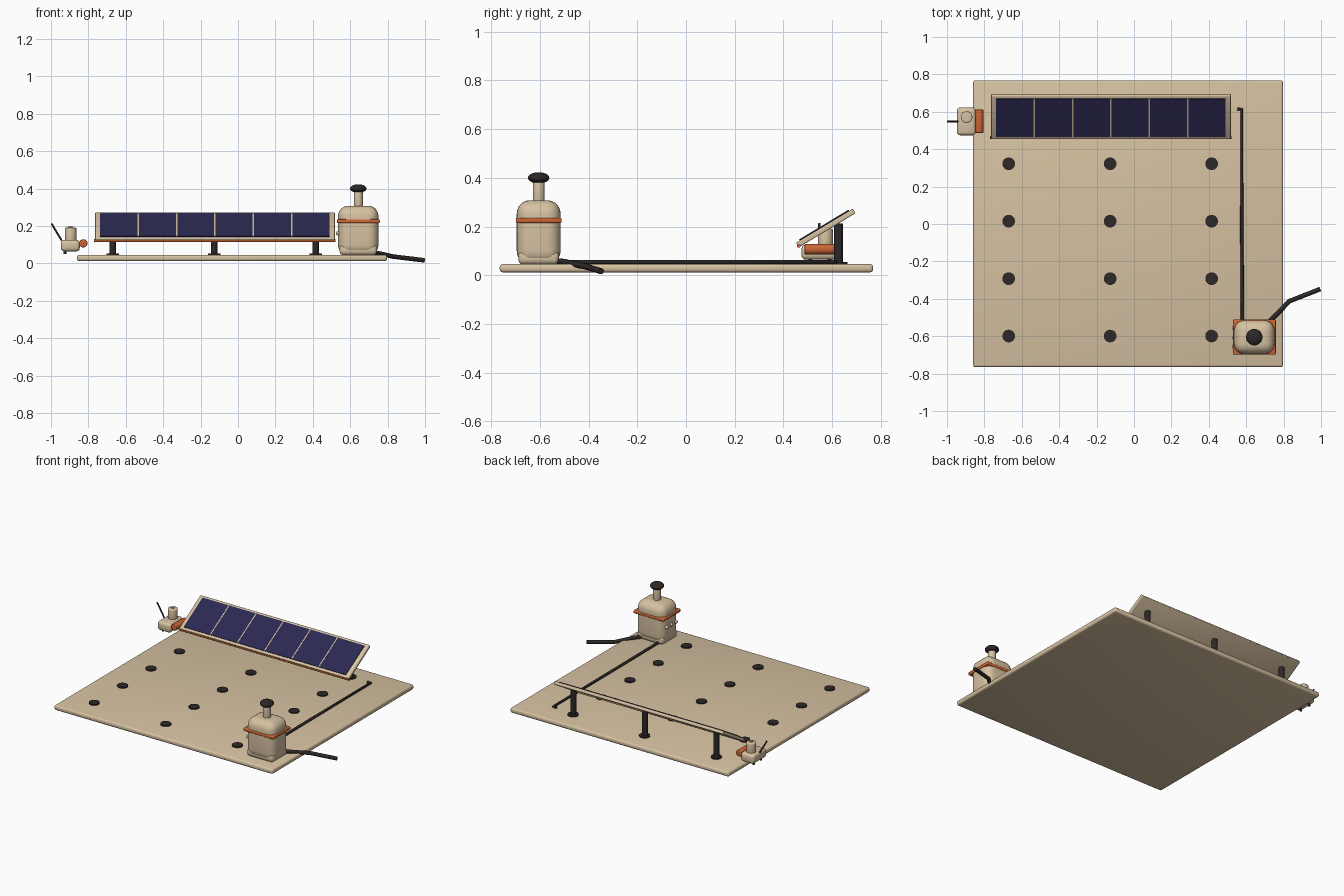
import bpy, math
from mathutils import Vector, Matrix

if "Cube" in bpy.data.objects:
    bpy.data.objects.remove(bpy.data.objects["Cube"])


def mat(name, rgb):
    m = bpy.data.materials.new(name)
    m.diffuse_color = (*rgb, 1)
    m.use_nodes = True
    m.node_tree.nodes["Principled BSDF"].inputs["Base Color"].default_value = m.diffuse_color
    return m


TAN = mat("sand", (0.68, 0.54, 0.36))
ORANGE = mat("orange", (0.60, 0.13, 0.035))
DARK = mat("charcoal", (0.027, 0.021, 0.021))
BLUE = mat("cell_blue", (0.024, 0.023, 0.085))


def finish(o, name, m):
    o.name = name
    o.data.materials.clear()
    o.data.materials.append(m)
    bpy.ops.object.select_all(action='DESELECT')
    o.select_set(True)
    bpy.context.view_layer.objects.active = o
    bpy.ops.object.shade_smooth_by_angle(angle=math.radians(40))
    return o


def box(name, lo, hi, m, bevel=0.0, seg=3):
    lo, hi = Vector(lo), Vector(hi)
    bpy.ops.mesh.primitive_cube_add(size=1)
    o = bpy.context.object
    o.data.transform(Matrix.Diagonal((*(hi - lo), 1)))
    o.location = (lo + hi) / 2
    if bevel:
        b = o.modifiers.new("bevel", 'BEVEL')
        b.width, b.segments = bevel, seg
        bpy.ops.object.modifier_apply(modifier="bevel")
    return finish(o, name, m)


def rod(name, a, b, r, m, bevel=0.0, sides=24):
    a, b = Vector(a), Vector(b)
    bpy.ops.mesh.primitive_cylinder_add(vertices=sides, radius=r, depth=(b - a).length)
    o = bpy.context.object
    if bevel:
        mod = o.modifiers.new("bevel", 'BEVEL')
        mod.width, mod.segments = bevel, 3
        bpy.ops.object.modifier_apply(modifier="bevel")
    o.location = (a + b) / 2
    o.rotation_euler = (b - a).to_track_quat('Z', 'Y').to_euler()
    return finish(o, name, m)


def ball(name, c, size, m):
    bpy.ops.mesh.primitive_uv_sphere_add(segments=24, ring_count=12, radius=1)
    o = bpy.context.object
    o.data.transform(Matrix.Diagonal((*size, 1)))
    o.location = c
    return finish(o, name, m)


def cable(name, pts, r):
    cu = bpy.data.curves.new(name, 'CURVE')
    cu.dimensions = '3D'
    cu.bevel_depth, cu.bevel_resolution, cu.use_fill_caps = r, 3, True
    s = cu.splines.new('POLY')
    s.points.add(len(pts) - 1)
    for p, c in zip(s.points, pts):
        p.co = (*c, 1)
    o = bpy.data.objects.new(name, cu)
    bpy.context.collection.objects.link(o)
    cu.materials.append(DARK)


# base slab with grid of studs; last row carries the panel posts
box("base_slab", (-0.86, -0.765, 0.012), (0.797, 0.768, 0.046), TAN, 0.012)
for i in range(3):
    x = -0.67 + 0.5425 * i
    for j in range(5):
        y = -0.599 + 0.307 * j
        rod("base_stud", (x, y, 0.04), (x, y, 0.054), 0.034, DARK)
    rod("panel_post", (x, 0.626, 0.05), (x, 0.626, 0.212), 0.018, DARK)

# tilted solar panel: frame, cells and front trim, built flat then rotated
tilt = Matrix.Translation((-0.123, 0.574, 0.194)) @ Matrix.Rotation(math.radians(31), 4, 'X')


def tilted(o):
    o.matrix_world = tilt @ Matrix.Translation(o.location)


tilted(box("panel_frame", (-0.641, -0.136, -0.011), (0.641, 0.136, 0.011), TAN, 0.005))
for i in range(6):
    x = -0.6165 + 0.2055 * i
    tilted(box("solar_cell", (x + 0.003, -0.119, 0.008), (x + 0.2025, 0.119, 0.015), BLUE))
for i in range(1, 6):
    x = -0.6165 + 0.2055 * i
    tilted(box("cell_divider", (x - 0.004, -0.119, 0.008), (x + 0.004, 0.119, 0.0165), TAN))
rod("panel_trim", (-0.77, 0.463, 0.121), (0.52, 0.463, 0.121), 0.008, ORANGE)

# power tank with orange band, neck, cap and side knobs
tx, ty = 0.643, -0.605
box("tank_body", (tx - 0.108, ty - 0.09, 0.044), (tx + 0.108, ty + 0.09, 0.308), TAN, 0.055, 6)
box("tank_foot", (tx - 0.1, ty - 0.083, 0.044), (tx + 0.1, ty + 0.083, 0.1), TAN, 0.02)
box("tank_band", (tx - 0.115, ty - 0.094, 0.215), (tx + 0.115, ty + 0.094, 0.236), ORANGE, 0.006)
rod("tank_neck", (tx, ty, 0.29), (tx, ty, 0.388), 0.024, TAN, 0.006)
ball("tank_cap", (tx, ty, 0.4), (0.044, 0.044, 0.023), DARK)
for dy in (-0.05, 0, 0.05):
    ball("tank_knob", (tx - 0.108, ty + dy, 0.162), (0.012, 0.012, 0.012), TAN)

# cables
cable("panel_cable", [(0.552, 0.615, 0.055), (0.575, 0.612, 0.055), (0.577, -0.1, 0.055),
                      (0.58, -0.56, 0.055)], 0.009)
cable("outlet_cable", [(0.70, -0.545, 0.06), (0.745, -0.5, 0.055), (0.832, -0.412, 0.036),
                       (0.995, -0.348, 0.0165)], 0.0125)

# small sensor unit on the left: body, tube, turret, antenna, feet
box("sensor_body", (-0.947, 0.474, 0.064), (-0.846, 0.623, 0.126), TAN, 0.018)
rod("sensor_tube", (-0.827, 0.487, 0.107), (-0.827, 0.611, 0.107), 0.022, ORANGE, 0.004)
rod("sensor_turret", (-0.895, 0.572, 0.11), (-0.895, 0.572, 0.191), 0.031, TAN, 0.006)
rod("turret_button", (-0.895, 0.572, 0.185), (-0.895, 0.572, 0.199), 0.01, TAN)
rod("sensor_antenna", (-0.943, 0.548, 0.122), (-0.997, 0.548, 0.213), 0.005, DARK, sides=12)
for y in (0.51, 0.59):
    rod("sensor_foot", (-0.925, y, 0.05), (-0.925, y, 0.08), 0.008, DARK, sides=12)
